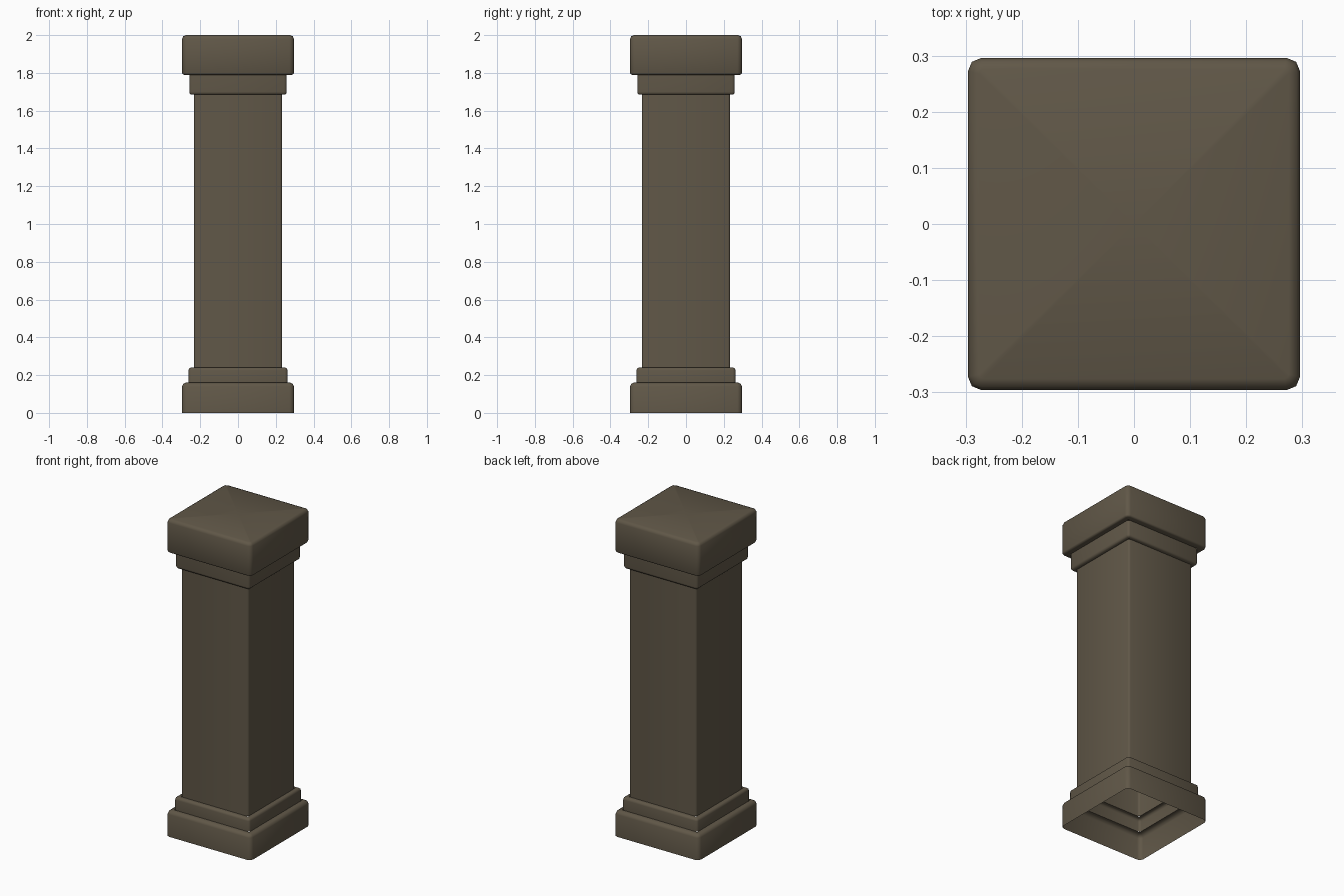
import bpy, bmesh, math

if "Cube" in bpy.data.objects:
    bpy.data.objects.remove(bpy.data.objects["Cube"])

stone = bpy.data.materials.new("dark brown stone")
stone.diffuse_color = (0.118, 0.096, 0.064, 1)
stone.use_nodes = True
stone.node_tree.nodes["Principled BSDF"].inputs["Base Color"].default_value = stone.diffuse_color


def square_ring(bm, half, z, r):
    """Square cross-section with two-segment rounded corners."""
    verts = []
    c = half - r
    for k, (sx, sy) in enumerate([(1, 1), (-1, 1), (-1, -1), (1, -1)]):
        for s in range(3):
            a = math.radians(90 * k + 45 * s)
            verts.append(bm.verts.new((sx * c + r * math.cos(a), sy * c + r * math.sin(a), z)))
    return verts


def loft(name, profile, r, closed_top=False):
    """Open shell through square sections, profile = (half width, z, ...)."""
    bm = bmesh.new()
    top_half = min(p[0] for p in profile)
    wide = max(p[0] for p in profile)
    rings = [square_ring(bm, h, z, max(0.004, r - (wide - h) * 0.8)) for h, z in profile]
    for a, b in zip(rings, rings[1:]):
        for i in range(len(a)):
            j = (i + 1) % len(a)
            bm.faces.new((a[i], a[j], b[j], b[i]))
    if closed_top:
        ring = rings[-1]
        centre = bm.verts.new((0, 0, profile[-1][1]))
        for i in range(len(ring)):
            bm.faces.new((ring[i], ring[(i + 1) % len(ring)], centre))
    me = bpy.data.meshes.new(name)
    bm.to_mesh(me)
    bm.free()
    me.materials.append(stone)
    ob = bpy.data.objects.new(name, me)
    bpy.context.collection.objects.link(ob)
    bpy.ops.object.select_all(action='DESELECT')
    ob.select_set(True)
    bpy.context.view_layer.objects.active = ob
    bpy.ops.object.shade_smooth_by_angle(angle=math.radians(50))
    return ob


# base block, open underneath
loft("plinth", [(0.296, 0), (0.296, 0.14), (0.29, 0.153), (0.276, 0.16), (0.262, 0.16)], 0.024)
# step above the base
loft("lower_moulding", [(0.262, 0.16), (0.262, 0.225), (0.259, 0.235), (0.25, 0.24), (0.234, 0.24)], 0.014)
# main post
loft("shaft", [(0.234, 0.24), (0.234, 1.685)], 0.012)
# step under the cap
loft("upper_moulding", [(0.234, 1.685), (0.25, 1.685), (0.257, 1.692), (0.258, 1.70), (0.258, 1.79)], 0.014)
# cap block with softened edges and a fanned top
loft("cap", [(0.258, 1.79), (0.285, 1.79), (0.293, 1.793), (0.296, 1.80), (0.296, 1.98),
             (0.29, 1.994), (0.276, 2.0)], 0.024, closed_top=True)
